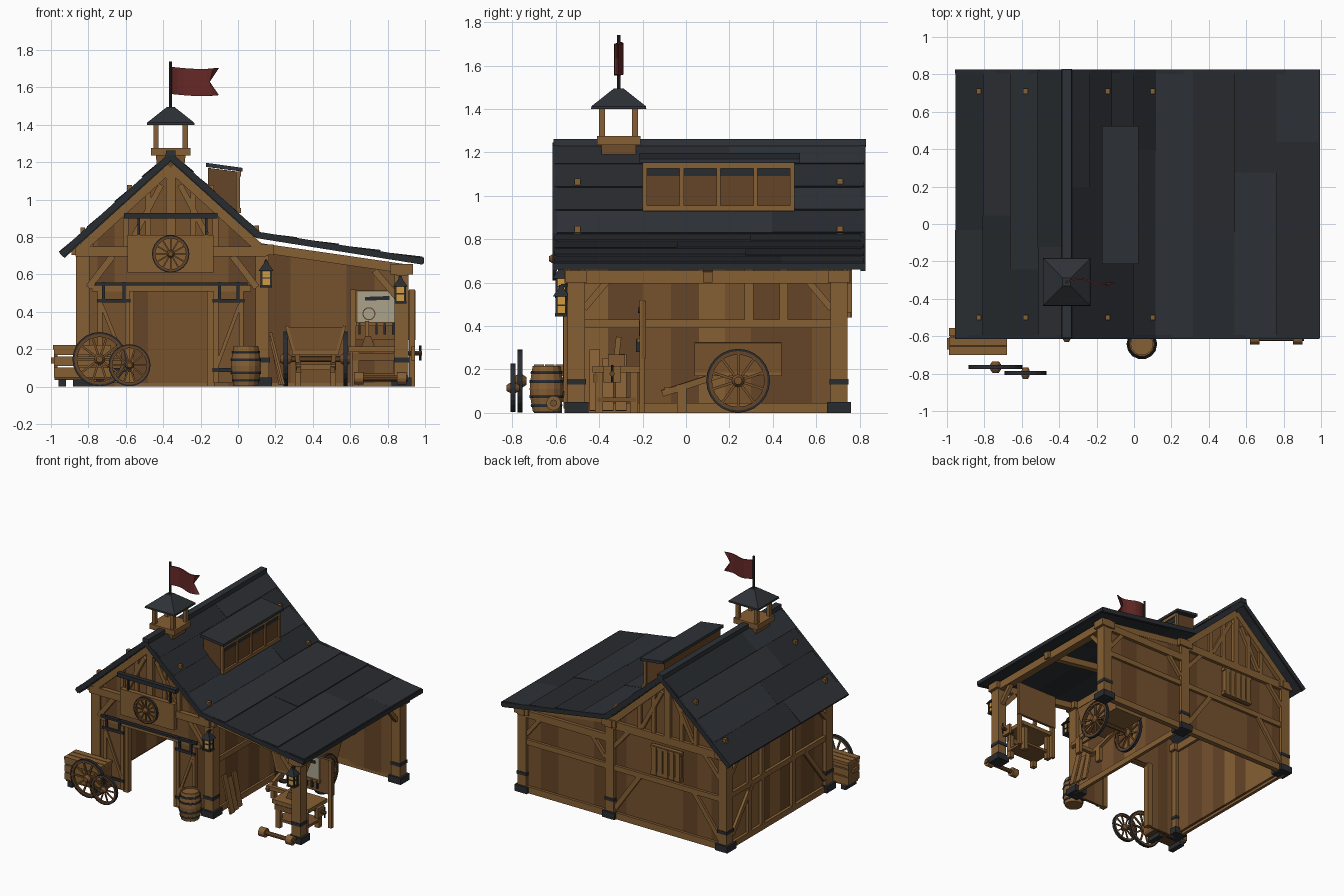
import bpy, bmesh, math, random
from mathutils import Vector as V, Matrix as M

if "Cube" in bpy.data.objects:
    bpy.data.objects.remove(bpy.data.objects["Cube"])
random.seed(4)
def mat(n, *c):
    m = bpy.data.materials.new(n); m.diffuse_color = (*c, 1); return m
WOOD, MID, DARK = mat("wood", .24, .115, .035), mat("mid_wood", .18, .083, .027), mat("dark_wood", .13, .058, .02)
IRON, SLATE, SLATE2 = mat("iron", .022, .025, .03), mat("slate", .027, .031, .037), mat("slate_b", .021, .024, .029)
RED, GLOW, PAPER = mat("red", .13, .022, .02), mat("glow", .65, .33, .05), mat("paper", .4, .36, .26)

def finish(name, bm, m):
    bmesh.ops.recalc_face_normals(bm, faces=bm.faces)
    me = bpy.data.meshes.new(name); bm.to_mesh(me); bm.free()
    me.materials.append(m)
    o = bpy.data.objects.new(name, me); bpy.context.collection.objects.link(o); return o
def box(name, x0, x1, y0, y1, z0, z1, m=WOOD):
    bm = bmesh.new(); bmesh.ops.create_cube(bm, size=1)
    for v in bm.verts: v.co = V((x0+(v.co.x+.5)*(x1-x0), y0+(v.co.y+.5)*(y1-y0), z0+(v.co.z+.5)*(z1-z0)))
    return finish(name, bm, m)
def frame(p, q):
    p, q = V(p), V(q); d = (q-p).normalized()
    x = (V((0, 0, 1)) if abs(d.y) > .99 else V((0, 1, 0))).cross(d).normalized(); y = d.cross(x)
    return M.Translation(p) @ M((x, y, d)).transposed().to_4x4(), (q-p).length
def beam(name, p, q, w, h, m=WOOD):
    mt, L = frame(p, q); o = box(name, -w/2, w/2, -h/2, h/2, 0, L, m); o.data.transform(mt); return o
def prism(name, pts, y0, y1, m=WOOD):
    bm = bmesh.new()
    f = bm.faces.new([bm.verts.new((x, y0, z)) for x, z in pts])
    r = bmesh.ops.extrude_face_region(bm, geom=[f])
    for v in r["geom"]:
        if isinstance(v, bmesh.types.BMVert): v.co.y = y1
    return finish(name, bm, m)
def lathe(name, prof, p, q, m=WOOD, n=12, closed=False):
    """profile of (radius, distance) spun about the axis p->q"""
    mt, _ = frame(p, q); bm = bmesh.new()
    rings = [[bm.verts.new(mt @ V((r*math.cos(a*math.tau/n), r*math.sin(a*math.tau/n), h))) for a in range(n)] for r, h in prof]
    pairs = list(zip(rings, rings[1:])) + ([(rings[-1], rings[0])] if closed else [])
    for a, b in pairs:
        for i in range(n): bm.faces.new((a[i], a[(i+1) % n], b[(i+1) % n], b[i]))
    if not closed: bm.faces.new(rings[0]); bm.faces.new(rings[-1])
    return finish(name, bm, m)
def rod(name, p, q, r, m=WOOD, n=10):
    return lathe(name, [(r, 0), (r, (V(q)-V(p)).length)], p, q, m, n)
def wheel(name, c, r, axis, t=.02, spokes=10):
    c, ax = V(c), V(axis); mt, _ = frame(c, c+ax); s = c+ax
    lathe(name+"_tyre", [(r, -t/2), (r, t/2), (r*.93, t/2), (r*.93, -t/2)], c, s, IRON, 24, True)
    lathe(name+"_rim", [(r*.94, -t*.4), (r*.94, t*.4), (r*.82, t*.4), (r*.82, -t*.4)], c, s, DARK, 24, True)
    lathe(name+"_hub", [(r*.12, -t*1.4), (r*.2, -t*.6), (r*.2, t*.6), (r*.12, t*1.4)], c, s, MID)
    for i in range(spokes):
        a = i*math.tau/spokes; d = mt.to_3x3() @ V((math.cos(a), math.sin(a), 0))
        beam(name+"_spoke", c+d*r*.15, c+d*r*.85, r*.08, r*.08, MID)

RX = -.36
roofz = lambda x: 1.195-.91*abs(x-RX) if x < .13 else .765-.165*(x-.13)
def planks_x(name, xs, zb, y0, y1):
    for a, b in zip(xs, xs[1:]):
        prism(name, [(a, zb), (b, zb), (b, roofz(b-1e-4)), (a, roofz(a))], y0, y1, random.choice([MID, DARK, MID]))
# plank walls
planks_x("front_wall_left", [-.84, -.75, -.66, -.57], 0, -.53, -.51)
planks_x("front_wall_right", [-.14, -.05, .04, .13], 0, -.53, -.51)
planks_x("front_gable", [-.57, -.47, RX, -.25, -.14], .52, -.53, -.51)
planks_x("back_wall", [-.84, -.72, -.6, -.48, RX, -.24, -.12, 0, .13, .28, .43, .58, .73, .88], .02, .7, .72)
ys = [-.52, -.36, -.2, -.07, .06, .18, .3, .44, .58, .71]
for a, b in zip(ys, ys[1:]):
    for n, x in (("left_wall", -.84), ("inner_wall", .12)):
        box(n, x, x+.02, a, b, .02, .74, random.choice([MID, DARK, WOOD]))

# corner posts with stone feet and iron bands
for x, top in ((-.83, .76), (.13, .76), (.875, .655)):
    for y in (-.505, .705):
        box("post", x-.037, x+.037, y-.04, y+.04, .03, top)
        box("post_foot", x-.053, x+.053, y-.055, y+.055, 0, .05, IRON)
        box("post_band", x-.041, x+.041, y-.044, y+.044, .13, .155, IRON)
        box("post_cap", x-.06, x+.06, y-.05, y+.05, top-.055, top)
    box("wall_plate", x-.03, x+.03, -.56, .76, top-.06, top)
# wall framing: sills, rails, studs, braces
for n, x in (("left", -.85), ("inner", .145)):
    box(n+"_rail", x-.012, x+.012, -.5, .7, .39, .43)
    box(n+"_sill", x-.012, x+.012, -.5, .7, 0, .045)
    for y in (-.08, .29, .45)[(0 if x < 0 else 1):]: box(n+"_stud", x-.012, x+.012, y-.02, y+.02, .43 if x > 0 else .04, .72)
for y0, y1 in ((.66, .42), (-.46, -.22)):
    beam("left_brace", (-.855, y0, .1), (-.855, y1, .4), .02, .035)
for x, z in ((.875, .61), (-.85, .7)):
    for y0, y1 in ((-.47, -.36), (.67, .56)): beam("eave_brace", (x, y0, z-.13), (x, y1, z), .03, .03)
box("back_tie", -.84, .13, .715, .745, .69, .75)
box("back_shed_plate", .13, .88, .715, .745, .58, .635)
box("back_rail", -.84, .88, .715, .74, .37, .41)
box("back_sill", -.84, .88, .7, .74, 0, .05)
beam("back_brace", (-.8, .728, .08), (-.58, .728, .38), .035, .02)
beam("back_brace", (.09, .728, .08), (-.12, .728, .38), .035, .02)
for x, d in ((-.8, .13), (.1, -.13), (.17, .12), (.84, -.12)):
    z = .7 if x < .15 else .6
    beam("back_knee", (x, .73, z-.15), (x+d, .73, z), .03, .025)
    if x < .15: beam("front_knee", (x, -.54, z-.17), (x+d, -.54, z), .035, .03)
beam("shed_knee", (.85, -.5, .48), (.73, -.5, .62), .035, .035)
for y in (-.51, .1, .7):
    beam("shed_rafter", (.1, y, .745), (.93, y, .625), .05, .045)
    if y != .1: continue
    box("cross_tie", -.83, .13, y-.025, y+.025, .68, .73)
# gable timber front and back
for y in (-.545, .73):
    for s in (-1, 1): beam("gable_rafter", (RX, y, 1.175), (RX+s*.47, y, 1.175-.428), .05, .04)
    box("king_post", RX-.025, RX+.025, y-.015, y+.015, .75, 1.16)
    for s in (-.12, .12, .24, -.24): box("gable_batten", RX+s-.015, RX+s+.015, y-.008, y+.012, .75, 1.15-abs(s)*.91)
    beam("gable_strut", (RX-.22, y, .76), (RX-.05, y, 1.08), .03, .025)
    beam("gable_strut", (RX+.22, y, .76), (RX+.05, y, 1.08), .03, .025)
box("front_tie", -.87, .15, -.565, -.525, .695, .75)
# back shutter window
box("back_window", RX-.12, RX+.12, .72, .745, .44, .66, DARK)
for i in range(5): box("back_shutter_slat", RX-.12+i*.05, RX-.08+i*.05, .74, .765, .44, .66)
for z in (.44, .64): box("back_window_rail", RX-.13, RX+.13, .73, .76, z, z+.025)

# doors, frame and sliding rail
for s, xa, xb in ((-1, -.75, -.58), (1, -.13, .03)):
    box("door_leaf", xa, xb, -.555, -.535, .02, .51, MID)
    for x in (xa, xb-.025): box("door_stile", x, x+.025, -.565, -.55, .02, .51)
    for z in (.08, .45): box("door_strap", xa-.005, xb+.005, -.572, -.56, z, z+.02, IRON)
    a, b = (xa+.02, xb-.02) if s < 0 else (xb-.02, xa+.02)
    beam("door_brace", (a, -.56, .44), (b, -.56, .12), .02, .012)
    x = RX+s*.215; box("door_jamb", x-.02, x+.02, -.545, -.5, 0, .53)
    for x in (xa+.03, xb-.03): box("door_hanger", x-.008, x+.008, -.575, -.56, .46, .56, IRON)
box("door_lintel", -.78, .07, -.56, -.52, .51, .54)
box("door_rail", -.765, .05, -.58, -.555, .54, .557, IRON)
# wheel sign under an iron bar
box("sign_board", -.59, -.13, -.59, -.555, .61, .81, WOOD)
wheel("sign_wheel", (RX, -.605, .71), .1, (0, -1, 0), .018, 12)
box("sign_bar", -.61, -.11, -.6, -.565, .9, .93, IRON)
for x in (-.53, -.17): box("sign_hanger", x-.006, x+.006, -.585, -.57, .8, .91, IRON)

# roof slopes made of overlapping slate rows
def slope(name, p, q, rows, y0, y1, t=.035):
    p, q = V(p), V(q); d = (q-p)/rows; n = V((-d.y, d.x)).normalized()
    if n.y < 0: n = -n
    for i in range(rows):
        a, b = p+d*i, p+d*(i+1)
        c = random.uniform(.25, .75)*(y1-y0)+y0
        for u, v in ((y0, c), (c, y1)):
            k = random.uniform(.006, .012)
            prism(name, [a-n*t, b-n*t, b+n*k, a+n*.002], u, v, random.choice([SLATE, SLATE2]))
slope("left_roof", (RX, 1.25), (-.95, .715), 4, -.605, .82)
slope("right_roof", (RX, 1.25), (.11, .825), 4, -.605, .82)
slope("shed_roof", (.09, .825), (.985, .685), 4, -.605, .82, .025)
prism("ridge_cap", [(RX-.028, 1.225), (RX+.028, 1.225), (RX+.025, 1.262), (RX-.025, 1.262)], -.61, .83, SLATE)
for y in (-.605, .815):   # dark verge boards
    for a, b in (((RX, 1.232), (-.945, .705)), ((RX, 1.232), (.11, .81)), ((.1, .812), (.99, .67))):
        beam("verge_board", (a[0], y, a[1]), (b[0], y, b[1]), .035, .022, IRON)
box("shed_eave", .97, .995, -.61, .825, .66, .69, IRON)
for x in (-.83, -.58, -.14, .1):
    for y in (-.5, .71): z = 1.255-.91*abs(x-RX); box("roof_peg", x-.013, x+.013, y-.014, y+.014, z-.03, z+.025)

# dormer
prism("dormer_body", [(-.16, 1.03), (0, .9), (0, 1.15), (-.16, 1.17)], -.19, .49, DARK)
prism("dormer_roof", [(-.17, 1.175), (.025, 1.15), (.025, 1.17), (-.17, 1.197)], -.215, .525, SLATE)
for z in (.93, 1.125): box("dormer_rail", -.01, .015, -.2, .5, z, z+.025)
for i in range(5): box("dormer_mullion", -.01, .012, -.2+i*.17, -.18+i*.17, .93, 1.14)
box("dormer_shade", 0, .005, -.19, .49, 1.09, 1.13, IRON)

# cupola, pole and flag
CY = -.31
box("cupola_base", RX-.105, RX+.105, CY-.1, CY+.1, 1.235, 1.275)
prism("cupola_skirt", [(RX-.07, 1.15), (RX+.07, 1.15), (RX+.08, 1.24), (RX-.08, 1.24)], CY-.08, CY+.08, MID)
for s in (-1, 1):
    for t in (-1, 1): box("cupola_post", RX+s*.078-.014, RX+s*.078+.014, CY+t*.076-.014, CY+t*.076+.014, 1.27, 1.4)
o = lathe("cupola_roof", [(.18, 0), (.178, .012), (.03, .095)], (0, 0, 0), (0, 0, 1), SLATE, 4)
o.data.transform(M.Translation((RX, CY, 1.4)) @ M.Rotation(math.pi/4, 4, 'Z'))
rod("flag_pole", (RX, CY, 1.48), (RX, CY, 1.74), .008, IRON, 8)
bm = bmesh.new(); rows = []
for i in range(9):
    u = i/8; y = CY+.018*math.sin(u*6); x = RX+.005+.25*u
    rows.append([bm.verts.new((x-(.05 if i == 8 and j == 1 else 0)-(.015 if i == 7 and j == 1 else 0), y, [1.565, 1.64, 1.71][j]-.015*math.sin(u*2.2)+(0.006*u))) for j in range(3)])
for a, b in zip(rows, rows[1:]):
    for j in (0, 1): bm.faces.new((a[j], b[j], b[j+1], a[j+1]))
fl = finish("flag", bm, RED); md = fl.modifiers.new("thick", 'SOLIDIFY'); md.thickness = .008; md.offset = 0

# lanterns
for x, z in ((.15, .53), (.868, .445)):
    y = -.575
    box("lantern_base", x-.032, x+.032, y-.028, y+.028, z, z+.014, IRON)
    box("lantern_glow", x-.022, x+.022, y-.02, y+.02, z+.014, z+.09, GLOW)
    for s in (-1, 1):
        for t in (-1, 1): box("lantern_bar", x+s*.025-.005, x+s*.025+.005, y+t*.022-.005, y+t*.022+.005, z, z+.095, IRON)
    box("lantern_band", x-.027, x+.027, y-.024, y+.024, z+.048, z+.055, IRON)
    o = lathe("lantern_cap", [(.056, 0), (.016, .04), (.012, .055)], (0, 0, 0), (0, 0, 1), IRON, 4)
    o.data.transform(M.Translation((x, y, z+.09)) @ M.Rotation(math.pi/4, 4, 'Z'))
    beam("lantern_arm", (x, y, z+.143), (x, -.52, z+.143), .012, .012, IRON)

# barrel
B, T = (.042, -.642, .005), (.042, -.642, 1)
lathe("barrel", [(.065, 0), (.076, .06), (.08, .105), (.076, .15), (.066, .212), (.058, .212), (.058, .2)], B, T, WOOD, 14)
for h, r in ((.03, .073), (.07, .08), (.14, .08), (.18, .074)): lathe("barrel_hoop", [(r, h-.007), (r+.002, h), (r, h+.007)], B, T, IRON, 14)

# crate and spare wheels on the left
for x in (-.94, -.74): box("crate_foot", x-.02, x+.02, -.7, -.57, 0, .04, IRON)
box("crate_bottom", -.98, -.68, -.69, -.57, .035, .06, DARK)
for y in (-.7, -.585):
    for z in (.05, .11, .17): box("crate_slat", -.985, -.68, y, y+.02, z, z+.052)
for x in (-.985, -.7): box("crate_end", x, x+.02, -.69, -.57, .05, .21, MID)
for y in (-.7, -.65, -.6): box("crate_lid", -.99, -.68, y, y+.045, .2, .222)
beam("crate_handle", (-1, -.64, .14), (-.97, -.64, .14), .03, .06)
wheel("large_wheel", (-.74, -.765, .147), .145, (0, -1, 0), .022)
wheel("small_wheel", (-.58, -.797, .115), .112, (0, -1, 0), .022)

# planks leaning on the inner wall
for i, h in enumerate((.29, .25, .27)):
    beam("leaning_plank", (.245-i*.01, -.42+i*.06, .01), (.175, -.42+i*.06, h), .014, .05, WOOD)

# hand cart in the lean-to
for x in (.255, .575): wheel("cart_wheel", (x, .24, .148), .147, (1, 0, 0), .022)
rod("cart_axle", (.25, .24, .148), (.58, .24, .148), .015, MID)
box("cart_floor", .29, .54, .04, .44, .17, .19)
for s in (-1, 1):
    beam("cart_side", (.415+s*.115, .24, .18), (.415+s*.155, .24, .325), .016, .4)
    beam("cart_shaft", (.415+s*.1, .2, .19), (.415+s*.09, -.11, .09), .025, .03)
    beam("cart_stand", (.415+s*.095, -.02, .13), (.415+s*.095, -.02, 0), .03, .045)
for y in (.04, .42): prism("cart_end", [(.3, .18), (.53, .18), (.565, .32), (.265, .32)], y, y+.018, MID)
box("cart_crossbar", .31, .52, -.1, -.07, .09, .12)

# workbench with vise and tool board
box("bench_top", .59, .9, -.43, -.2, .185, .215)
for x in (.63, .85):
    for y in (-.4, -.24): box("bench_leg", x-.018, x+.018, y-.018, y+.018, 0, .19)
box("bench_shelf", .61, .87, -.41, -.23, .05, .07, MID)
box("bench_apron", .61, .87, -.425, -.405, .14, .18, MID)
prism("bench_block", [(.66, .215), (.73, .215), (.71, .27), (.68, .27)], -.36, -.28, MID)
beam("mallet_handle", (.69, -.32, .26), (.69, -.31, .35), .02, .025)
rod("vise_screw", (.88, -.34, .18), (.985, -.34, .18), .012, DARK)
box("vise_jaw", .925, .945, -.38, -.3, .14, .215)
rod("vise_bar", (.975, -.34, .14), (.975, -.34, .22), .006, IRON)
for x in (.615, .93): box("board_post", x-.015, x+.015, -.215, -.19, 0, .52)
box("tool_board", .6, .95, -.205, -.185, .25, .515, MID)
box("plan_sheet", .64, .84, -.213, -.205, .34, .51, PAPER)
box("tool_rail", .63, .85, -.225, -.205, .325, .345)
for i in range(5): x = .65+i*.045; box("hung_tool", x-.006, x+.006, -.23, -.215, .28, .34, IRON)
lathe("plan_ring", [(.035, 0), (.035, .004), (.029, .004), (.029, 0)], (.7, -.213, .39), (.7, -1, .39), DARK, 16, True)
beam("saw_blade", (.68, -.218, .47), (.81, -.218, .475), .02, .006, IRON)

# spare axle on the ground
rod("spare_axle", (.63, -.61, .045), (.91, -.61, .045), .016, MID)
for x in (.645, .875): rod("spare_axle_hub", (x-.025, -.61, .045), (x+.025, -.61, .045), .034, WOOD, 12)

for m in bpy.data.materials:
    if m.users and not m.is_grease_pencil:
        m.use_nodes = True
        m.node_tree.nodes["Principled BSDF"].inputs["Base Color"].default_value = m.diffuse_color
